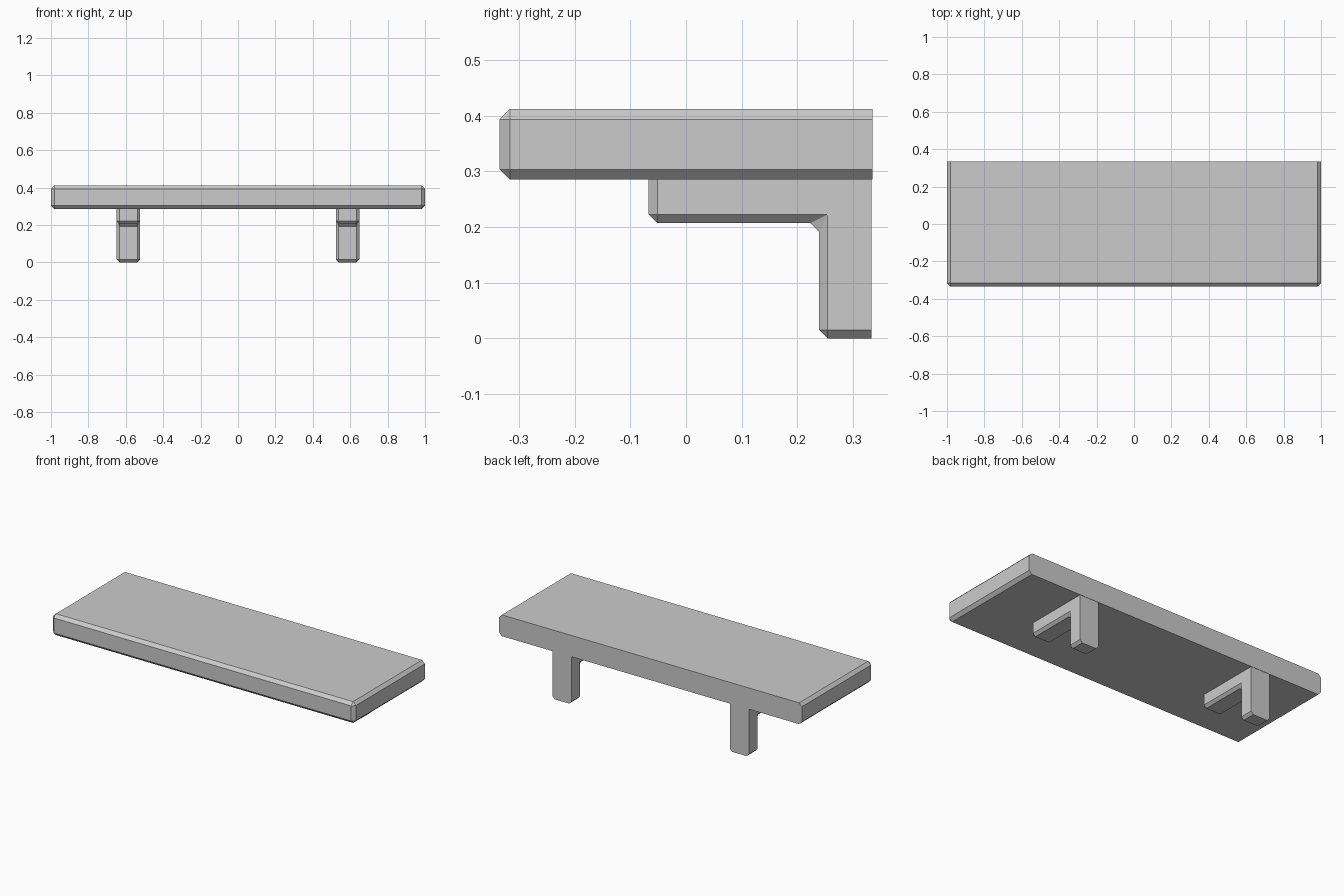
import bpy
import bmesh

if "Cube" in bpy.data.objects:
    bpy.data.objects.remove(bpy.data.objects["Cube"])


def extruded(name, profile, x0, x1, bevel, keep_sharp):
    """Extrude a (y, z) profile along x and chamfer all edges except those in sharp planes."""
    bm = bmesh.new()
    face = bm.faces.new([bm.verts.new((x0, y, z)) for y, z in profile])
    ext = bmesh.ops.extrude_face_region(bm, geom=[face])
    moved = [v for v in ext["geom"] if isinstance(v, bmesh.types.BMVert)]
    bmesh.ops.translate(bm, verts=moved, vec=(x1 - x0, 0, 0))
    bmesh.ops.recalc_face_normals(bm, faces=bm.faces[:])

    def sharp(edge):
        return any(all(abs(v.co[axis] - value) < 1e-5 for v in edge.verts)
                   for axis, value in keep_sharp)

    edges = [e for e in bm.edges if not sharp(e)]
    bmesh.ops.bevel(bm, geom=edges, offset=bevel, offset_type='OFFSET',
                    segments=1, profile=0.5, affect='EDGES', clamp_overlap=False)
    bmesh.ops.recalc_face_normals(bm, faces=bm.faces[:])
    mesh = bpy.data.meshes.new(name)
    bm.to_mesh(mesh)
    bm.free()
    obj = bpy.data.objects.new(name, mesh)
    bpy.context.collection.objects.link(obj)
    return obj


BACK, UNDER, TOP = 0.335, 0.285, 0.412

# Shelf board: chamfered everywhere but along the wall side
board = [(-0.335, UNDER), (BACK, UNDER), (BACK, TOP), (-0.335, TOP)]
extruded("shelf_board", board, -1.0, 1.0, 0.0185, [(1, BACK)])

# Two L-shaped brackets: sharp against the wall and the board
WALL = 0.333
bracket = [(-0.067, UNDER), (-0.067, 0.207), (0.239, 0.207),
           (0.239, 0.0), (WALL, 0.0), (WALL, UNDER)]
for side, cx in (("left", -0.586), ("right", 0.586)):
    extruded(side + "_bracket", bracket, cx - 0.063, cx + 0.063, 0.0155,
             [(1, WALL), (2, UNDER)])
